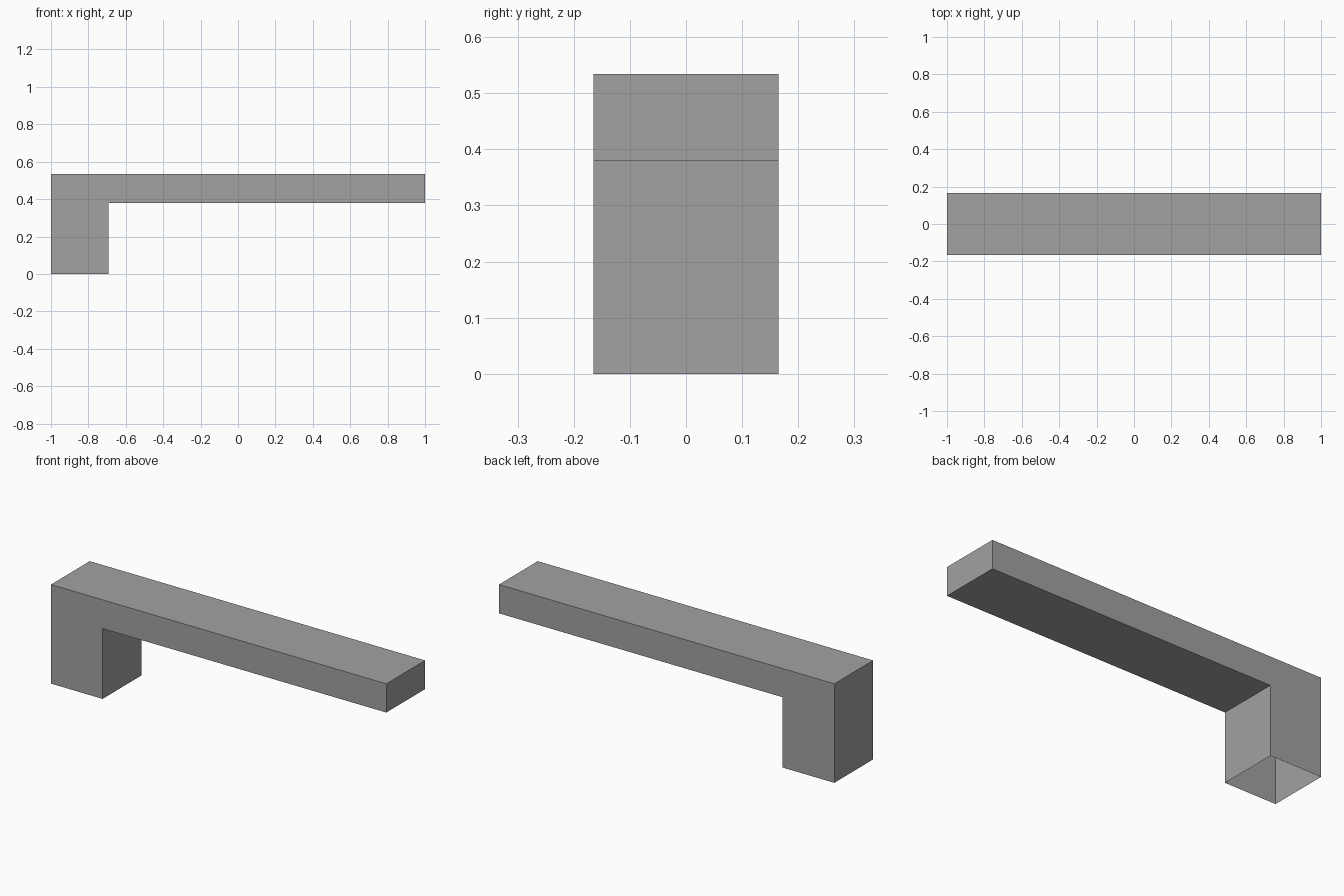
import bpy
import bmesh

if "Cube" in bpy.data.objects:
    bpy.data.objects.remove(bpy.data.objects["Cube"])

HALF_WIDTH = 0.165
# L-shaped side profile (x, z): leg at the left, long bar on top
PROFILE = [(-1, 0), (-0.692, 0), (-0.692, 0.379), (1, 0.379), (1, 0.534), (-1, 0.534)]

grey = bpy.data.materials.new("plain grey")
grey.diffuse_color = (0.36, 0.36, 0.36, 1)
grey.use_nodes = True
grey.node_tree.nodes["Principled BSDF"].inputs["Base Color"].default_value = grey.diffuse_color

# Bar and leg: extrude the profile across the width
bm = bmesh.new()
side = bm.faces.new([bm.verts.new((x, -HALF_WIDTH, z)) for x, z in PROFILE])
extruded = bmesh.ops.extrude_face_region(bm, geom=[side], use_keep_orig=True)
moved = [v for v in extruded["geom"] if isinstance(v, bmesh.types.BMVert)]
bmesh.ops.translate(bm, vec=(0, 2 * HALF_WIDTH, 0), verts=moved)
bmesh.ops.recalc_face_normals(bm, faces=bm.faces[:])

# The foot of the leg is open underneath
foot = [f for f in bm.faces if all(abs(v.co.z) < 1e-5 for v in f.verts)]
bmesh.ops.delete(bm, geom=foot, context="FACES_ONLY")

mesh = bpy.data.meshes.new("bar_with_leg")
bm.to_mesh(mesh)
bm.free()
mesh.materials.append(grey)
bpy.context.collection.objects.link(bpy.data.objects.new("bar_with_leg", mesh))
